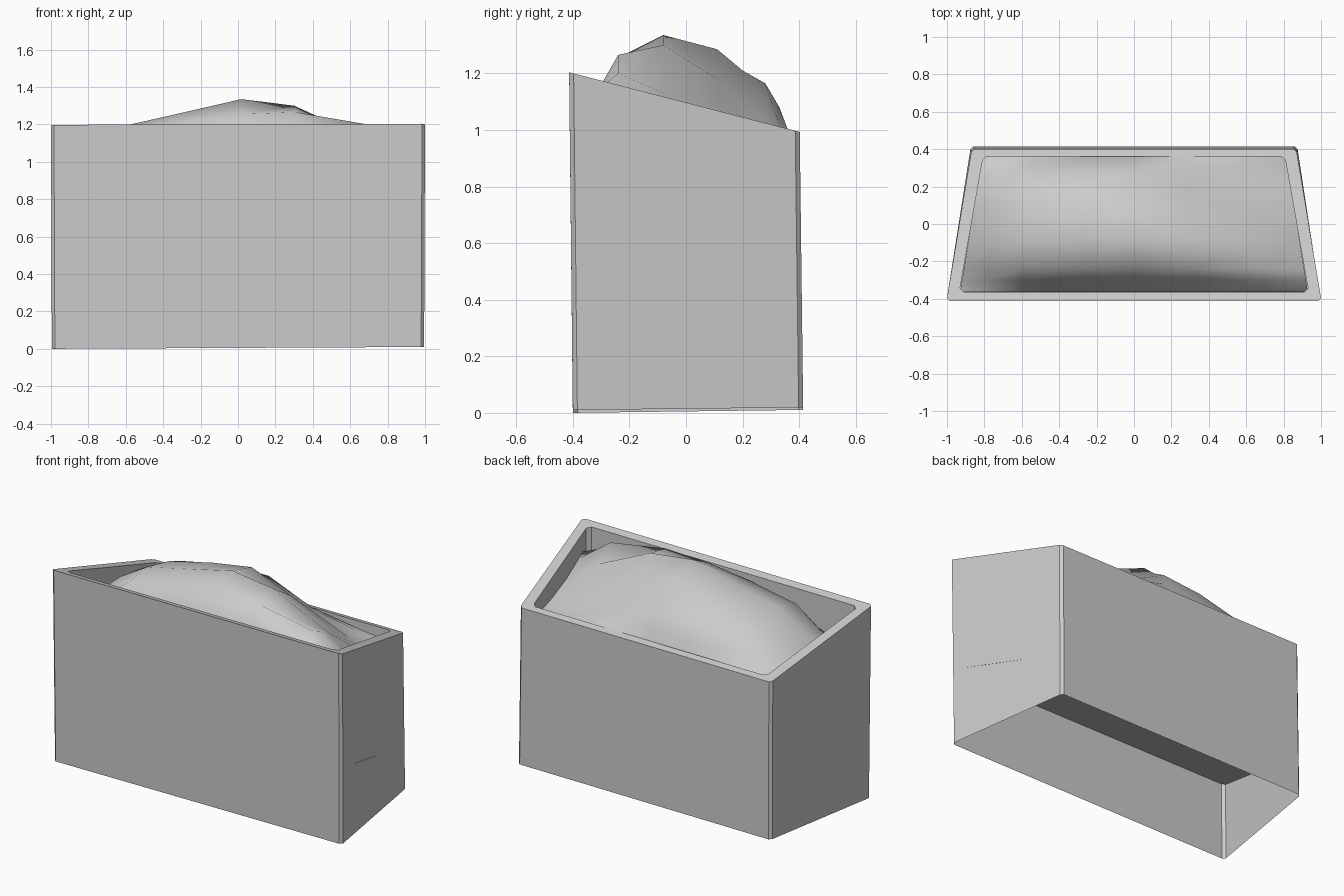
import bpy
import bmesh

cube = bpy.data.objects.get("Cube")
if cube:
    bpy.data.objects.remove(cube, do_unlink=True)

grey = bpy.data.materials.new("plain grey")
grey.use_nodes = True
colour = (0.6, 0.6, 0.6, 1)
grey.diffuse_color = colour
grey.node_tree.nodes["Principled BSDF"].inputs["Base Color"].default_value = colour


def make_object(name, bm):
    mesh = bpy.data.meshes.new(name)
    bm.to_mesh(mesh)
    bm.free()
    mesh.materials.append(grey)
    obj = bpy.data.objects.new(name, mesh)
    bpy.context.collection.objects.link(obj)
    return obj


def outline(front_half, back_half, front_y, back_y, cut):
    """Trapezoid outline with a small chamfer at each corner."""
    right = [(front_half - cut, front_y), (front_half, front_y + cut),
             (back_half, back_y - cut), (back_half - cut, back_y)]
    return right + [(-x, y) for x, y in reversed(right)]


def rim_height(x, y):
    return 1.094 - 0.258 * y + 0.003 * x


def base_height(x, y):
    return 0.005 * (x + 1) + 0.012 * (y + 0.41)


def floor_height(x, y):
    return rim_height(x, y) - 0.71


def ring(bm, points, height):
    return [bm.verts.new((x, y, height(x, y))) for x, y in points]


def bridge(bm, lower, upper):
    for i in range(len(lower)):
        j = (i + 1) % len(lower)
        bm.faces.new((lower[i], lower[j], upper[j], upper[i]))


# Planter shell: open underneath, sloping rim, inner walls
bm = bmesh.new()
inner = outline(0.93, 0.81, -0.365, 0.362, 0.022)
rings = [
    ring(bm, outline(0.995, 0.875, -0.4, 0.414, 0.016), base_height),
    ring(bm, outline(1.0, 0.87, -0.413, 0.402, 0.016), rim_height),
    ring(bm, inner, rim_height),
    ring(bm, inner, lambda x, y: rim_height(x, y) - 0.4),
]
for lower, upper in zip(rings, rings[1:]):
    bridge(bm, lower, upper)
make_object("planter_shell", bm)

# Raised floor, parallel to the rim, closing the hollow underside
bm = bmesh.new()
floor = ring(bm, outline(0.997, 0.872, -0.405, 0.408, 0.016), floor_height)
bm.faces.new(list(reversed(floor)))
make_object("raised_floor", bm)

# Soil mound: heights across the box, one row per depth from front to back
across = (-1, -0.86, -0.65, -0.3, 0.02, 0.34, 0.76, 1)
mound_rows = {
    -0.363: (0.92, 0.93, 0.96, 1.0, 1.05, 1.06, 1.06, 1.02),
    -0.30: (0.93, 0.96, 1.06, 1.13, 1.16, 1.16, 1.15, 1.06),
    -0.24: (0.95, 1.02, 1.16, 1.22, 1.255, 1.265, 1.2, 1.04),
    -0.08: (0.98, 1.09, 1.2, 1.27, 1.335, 1.3, 1.13, 0.98),
    0.11: (0.98, 1.08, 1.17, 1.24, 1.285, 1.18, 1.01, 0.94),
    0.20: (0.96, 1.05, 1.14, 1.2, 1.21, 1.09, 0.97, 0.93),
    0.28: (0.94, 1.0, 1.07, 1.14, 1.165, 1.05, 0.95, 0.93),
    0.33: (0.93, 0.95, 0.99, 1.05, 1.08, 1.02, 0.95, 0.93),
    0.36: (0.93, 0.94, 0.95, 0.97, 0.99, 1.0, 0.95, 0.93),
}
bm = bmesh.new()
grid = []
for y, heights in mound_rows.items():
    half = 0.87 - 0.165 * y
    grid.append([bm.verts.new((u * half, y, z)) for u, z in zip(across, heights)])
for near, far in zip(grid, grid[1:]):
    for i in range(len(across) - 1):
        bm.faces.new((near[i], near[i + 1], far[i + 1], far[i]))
for face in bm.faces:
    face.smooth = True
make_object("soil_mound", bm)
